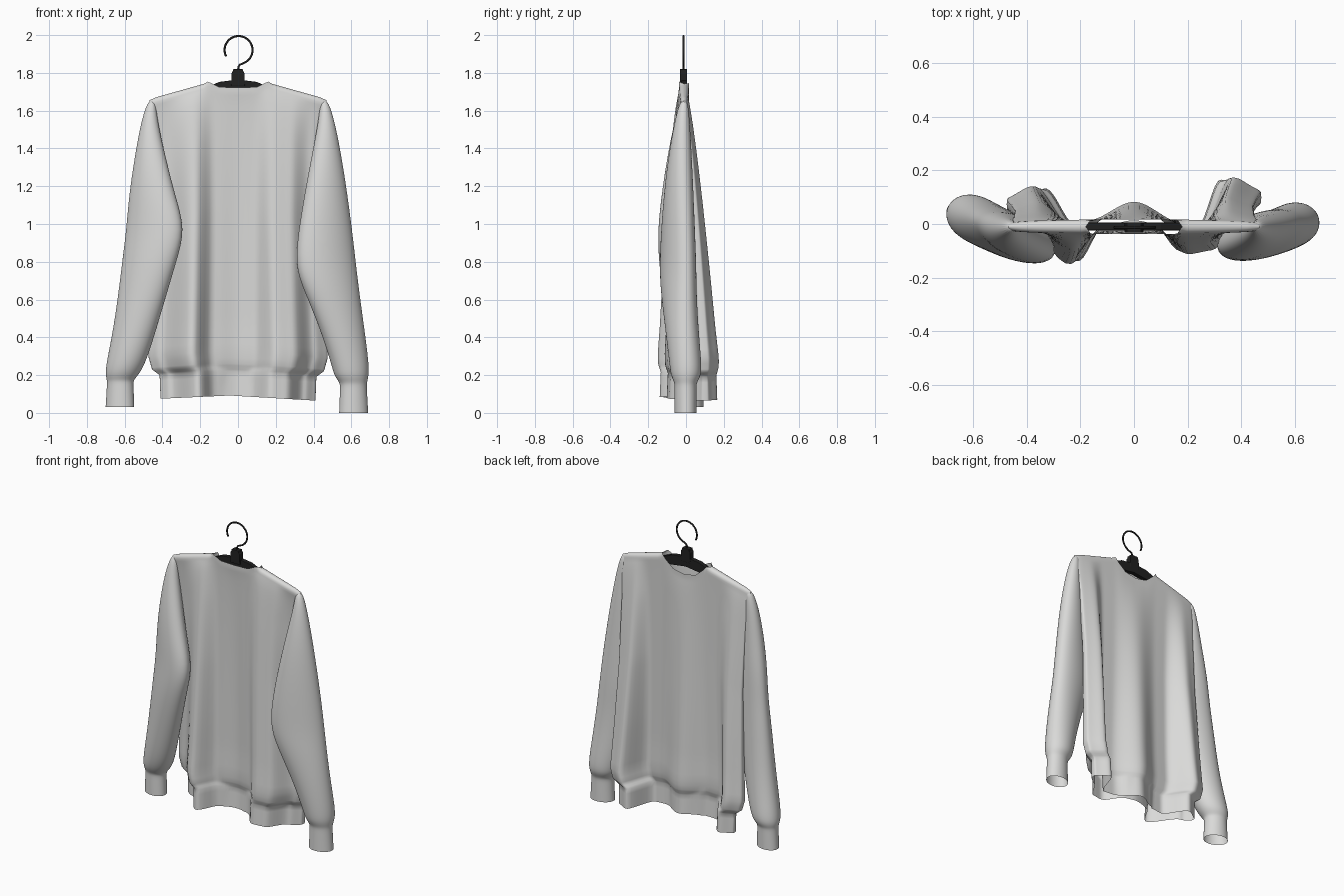
import bpy, bmesh, math
from mathutils import Vector

if "Cube" in bpy.data.objects:
    bpy.data.objects.remove(bpy.data.objects["Cube"], do_unlink=True)


def make_material(name, colour):
    mat = bpy.data.materials.new(name)
    mat.use_nodes = True
    mat.diffuse_color = colour
    mat.node_tree.nodes["Principled BSDF"].inputs["Base Color"].default_value = colour
    return mat


fabric = make_material("light grey fabric", (0.7, 0.7, 0.69, 1))
plastic = make_material("black plastic", (0.015, 0.015, 0.015, 1))


def add_object(name, bm, mat, smooth=True):
    bmesh.ops.recalc_face_normals(bm, faces=bm.faces)
    for face in bm.faces:
        face.smooth = smooth
    mesh = bpy.data.meshes.new(name)
    bm.to_mesh(mesh)
    bm.free()
    mesh.materials.append(mat)
    obj = bpy.data.objects.new(name, mesh)
    bpy.context.collection.objects.link(obj)
    return obj


def loft(name, rings, mat, cap_first=False):
    """Skin a list of closed rings of points, welding where they touch."""
    bm = bmesh.new()
    loops = [[bm.verts.new(p) for p in ring] for ring in rings]
    for low, high in zip(loops, loops[1:]):
        count = len(low)
        for i in range(count):
            j = (i + 1) % count
            bm.faces.new((low[i], low[j], high[j], high[i]))
    if cap_first:
        bm.faces.new(loops[0])
    bmesh.ops.remove_doubles(bm, verts=bm.verts, dist=0.00001)
    return add_object(name, bm, mat)


def sample(knots, x, ease=False):
    """Interpolate between (position, value) knots."""
    if x <= knots[0][0]:
        return knots[0][1]
    for (a, va), (b, vb) in zip(knots, knots[1:]):
        if x <= b:
            t = (x - a) / (b - a)
            if ease:
                t = t * t * (3 - 2 * t)
            return va + (vb - va) * t
    return knots[-1][1]


# Body: draped tube, rounded shut along the shoulders, open at neck and hem
HEM, SHOULDER, HALF, NECK = 0.075, 1.655, 0.47, 0.17
REST_Y, REST_DEPTH, ROUND = -0.01, 0.027, 0.025
width = [(HEM, 0.41), (0.2, 0.415), (0.23, 0.455), (0.3, 0.475), (0.6, 0.46),
         (1.0, 0.445), (1.4, 0.45), (SHOULDER, HALF)]
tuck = [(HEM, 0.008), (0.2, 0.014), (0.24, 0), (0.3, -0.004), (0.45, 0)]
front_folds = [(-HALF, 0.03), (-0.41, 0), (-0.24, -0.152), (-0.13, -0.02), (0, 0),
               (0.08, -0.01), (0.2, -0.112), (0.29, -0.1), (0.4, 0.01), (HALF, 0.05)]
back_folds = [(-HALF, 0.12), (-0.38, 0.155), (-0.25, 0.01), (-0.17, 0.01), (0, 0.08),
              (0.18, 0), (0.27, 0), (0.37, 0.19), (HALF, 0.15)]
front_neck = [(0, 1.722), (0.1, 1.725), (0.15, 1.75), (NECK, 1.757)]
back_neck = [(0, 1.655), (0.08, 1.67), (0.14, 1.72), (NECK, 1.757)]
shoulder_line = [(NECK, 1.745), (0.43, 1.672), (HALF, SHOULDER)]
hem_line = [(-HALF, 0.075), (-0.05, 0.092), (HALF, 0.065)]


def body_ring(level, segments=144):
    ring = []
    t = (level - HEM) / (SHOULDER - HEM)
    drape = min(1, max(0, (1.62 - level) / 1.35))
    over = max(0, (level - SHOULDER + ROUND) / ROUND)
    closing = math.sqrt(max(0, 1 - over * over))
    for i in range(segments):
        angle = math.tau * i / segments
        x, side = HALF * math.cos(angle), math.sin(angle)
        in_neck = abs(x) < NECK
        rim = shoulder_line
        if in_neck:
            rim = front_neck if side < 0 else back_neck
        front = REST_Y - REST_DEPTH
        front += drape ** 0.6 * (sample(front_folds, x, True) - front)
        back = REST_Y + REST_DEPTH
        back += drape ** 0.8 * (sample(back_folds, x, True) - back)
        half = max(0.02, (back - front) / 2 - sample(tuck, level))
        if not in_neck:
            half *= closing
        y = (front + back) / 2 + half * math.copysign(abs(side) ** 0.4, side)
        bottom = sample(hem_line, x)
        z = bottom + t * (sample(rim, abs(x)) - bottom)
        ring.append((x / HALF * sample(width, level), y, z))
    return ring


levels = [HEM, 0.12, 0.17, 0.2, 0.21, 0.22, 0.23, 0.24, 0.27, 0.3]
levels += [0.3 + 1.3 * i / 30 for i in range(1, 31)]
levels += [1.615, 1.63, 1.64, 1.648, 1.653, SHOULDER]
loft("sweater_body", [body_ring(z) for z in levels], fabric)


# Sleeves: each row holds height, inner edge x y, outer edge x y, half thickness
right_rows = [
    (1.66, -0.435, -0.01, -0.475, -0.01, 0.02),
    (1.55, -0.43, -0.035, -0.51, -0.005, 0.04),
    (1.35, -0.385, -0.07, -0.545, 0, 0.062),
    (1.15, -0.335, -0.1, -0.575, 0.015, 0.075),
    (0.97, -0.278, -0.12, -0.59, 0.02, 0.08),
    (0.8, -0.33, -0.115, -0.61, 0.03, 0.085),
    (0.5, -0.42, -0.065, -0.645, 0.04, 0.088),
    (0.3, -0.48, -0.03, -0.685, 0.055, 0.09),
    (0.21, -0.52, 0, -0.702, 0.06, 0.085),
    (0.175, -0.555, 0.01, -0.692, 0.055, 0.06),
    (0.15, -0.555, 0.01, -0.692, 0.055, 0.06),
    (0.03, -0.55, 0.01, -0.7, 0.055, 0.06)]
left_rows = [
    (1.66, 0.435, -0.01, 0.475, -0.01, 0.02),
    (1.55, 0.43, -0.035, 0.51, -0.005, 0.04),
    (1.3, 0.38, -0.07, 0.557, 0, 0.065),
    (1.0, 0.325, -0.095, 0.6, 0.01, 0.078),
    (0.78, 0.3, -0.1, 0.625, 0.015, 0.085),
    (0.65, 0.35, -0.095, 0.64, 0.015, 0.085),
    (0.45, 0.435, -0.06, 0.667, 0.015, 0.085),
    (0.26, 0.495, -0.03, 0.692, 0.025, 0.085),
    (0.195, 0.51, -0.02, 0.692, 0.02, 0.08),
    (0.16, 0.54, -0.015, 0.682, 0.01, 0.058),
    (0.13, 0.54, -0.015, 0.682, 0.01, 0.058),
    (0, 0.535, -0.015, 0.69, 0.01, 0.058)]


def sleeve_ring(row, segments=20):
    z, inner_x, inner_y, outer_x, outer_y, thick = row
    inner, outer = Vector((inner_x, inner_y, z)), Vector((outer_x, outer_y, z))
    centre, axis = (inner + outer) / 2, (outer - inner) / 2
    across = Vector((-axis.y, axis.x, 0)).normalized() * thick
    angles = [math.tau * i / segments for i in range(segments)]
    return [centre + axis * math.cos(a) + across * math.sin(a) for a in angles]


for name, rows in (("right_sleeve", right_rows), ("left_sleeve", left_rows)):
    sleeve = loft(name, [sleeve_ring(row) for row in rows], fabric, cap_first=True)
    subsurf = sleeve.modifiers.new("Smooth cloth", "SUBSURF")
    subsurf.levels = subsurf.render_levels = 2


# Hanger bar and neck: mirrored outlines extruded in depth
def extrude_outline(name, half_outline, y_front, y_back):
    mirrored = [(-x, z) for x, z in reversed(half_outline) if x > 0]
    bm = bmesh.new()
    face = bm.faces.new([bm.verts.new((x, y_front, z)) for x, z in half_outline + mirrored])
    result = bmesh.ops.extrude_face_region(bm, geom=[face])
    moved = [v for v in result["geom"] if isinstance(v, bmesh.types.BMVert)]
    bmesh.ops.translate(bm, verts=moved, vec=(0, y_back - y_front, 0))
    bm.faces.ensure_lookup_table()
    obj = add_object(name, bm, plastic, smooth=False)
    bevel = obj.modifiers.new("Soft edges", "BEVEL")
    bevel.width, bevel.segments = 0.003, 2


bar = [(0, 1.765), (0.1, 1.752), (0.16, 1.726), (0.38, 1.645),
       (0.38, 1.625), (0.15, 1.68), (0, 1.7)]
extrude_outline("hanger_bar", bar, -0.024, 0.005)
block = [(0, 1.82), (0.026, 1.82), (0.029, 1.805), (0.034, 1.8), (0.036, 1.73), (0, 1.73)]
extrude_outline("hanger_neck", block, -0.032, 0.006)

# Hook: round wire bent into an open circle with a short stem
path = []
for i in range(33):
    a = math.radians(207 - 277 * i / 32)
    path.append((0.003 + 0.074 * math.cos(a), -0.013, 1.921 + 0.074 * math.sin(a)))
path += [(0.008, -0.013, 1.842), (0.002, -0.013, 1.83), (0, -0.013, 1.8)]
wire = bpy.data.curves.new("hanger_hook", "CURVE")
wire.dimensions = "3D"
wire.bevel_depth = 0.0055
wire.use_fill_caps = True
spline = wire.splines.new("POLY")
spline.points.add(len(path) - 1)
for point, co in zip(spline.points, path):
    point.co = (*co, 1)
wire.materials.append(plastic)
bpy.context.collection.objects.link(bpy.data.objects.new("hanger_hook", wire))
